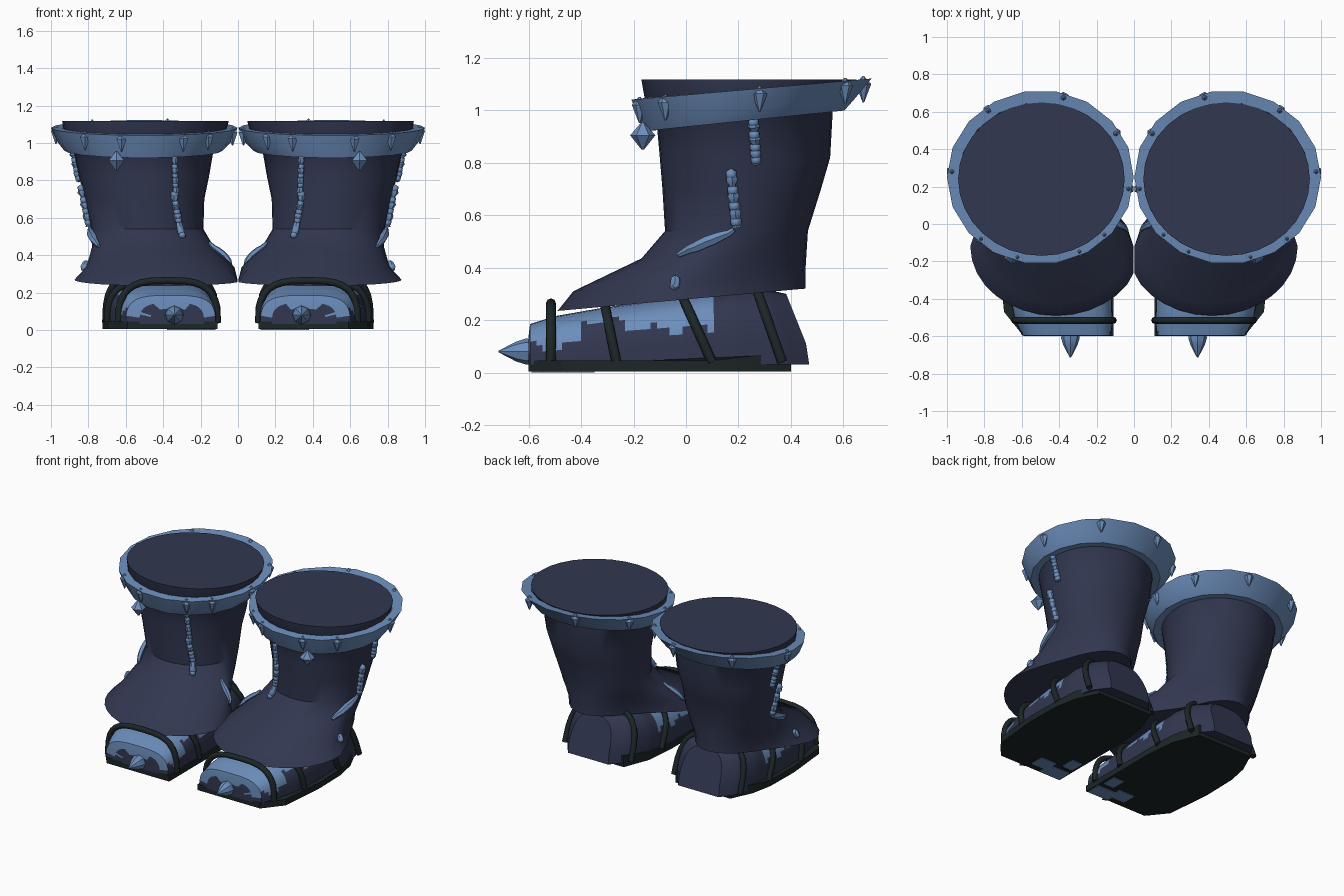
import bpy, bmesh, math
from mathutils import Vector, Matrix
from mathutils.bvhtree import BVHTree

if "Cube" in bpy.data.objects:
    bpy.data.objects.remove(bpy.data.objects["Cube"])


def material(name, rgb):
    m = bpy.data.materials.new(name)
    m.diffuse_color = (*rgb, 1)
    m.use_nodes = True
    m.node_tree.nodes["Principled BSDF"].inputs["Base Color"].default_value = m.diffuse_color
    return m


NAVY = material("navy leather", (0.031, 0.038, 0.08))
BLUE = material("steel blue", (0.15, 0.27, 0.5))
DARK = material("dark rubber", (0.012, 0.019, 0.021))


def finish(name, bm, mats, smooth=35, rule=None):
    """Turn a bmesh into an object mirrored to make the pair."""
    bmesh.ops.recalc_face_normals(bm, faces=bm.faces)
    if rule:
        for f in bm.faces:
            f.material_index = rule(f.calc_center_median())
    me = bpy.data.meshes.new(name)
    bm.to_mesh(me)
    bm.free()
    ob = bpy.data.objects.new(name, me)
    bpy.context.collection.objects.link(ob)
    for m in mats:
        me.materials.append(m)
    bpy.ops.object.select_all(action='DESELECT')
    ob.select_set(True)
    bpy.context.view_layer.objects.active = ob
    if smooth:
        bpy.ops.object.shade_smooth_by_angle(angle=math.radians(smooth))
    mod = ob.modifiers.new("pair", 'MIRROR')
    mod.use_mirror_merge = False
    return ob


def loft(bm, rings, closed=False, caps=True):
    vs = [[bm.verts.new(p) for p in r] for r in rings]
    n = len(vs[0])
    pairs = list(zip(vs, vs[1:])) + ([(vs[-1], vs[0])] if closed else [])
    for a, b in pairs:
        for i in range(n):
            j = (i + 1) % n
            bm.faces.new((a[i], a[j], b[j], b[i]))
    if caps and not closed:
        bm.faces.new(vs[0])
        bm.faces.new(vs[-1])


def ring_point(t, x0, x1, y0, y1, zf, zb, wide=None, back=None):
    """Egg-shaped tilted ring; wide = y of the widest point, back = x range at the heel."""
    w = (y0 + y1) / 2 if wide is None else wide
    s, c = math.sin(t), math.cos(t)
    if back and s > 0:
        f = min(1, s * 1.6)
        x0, x1 = x0 + (back[0] - x0) * f, x1 + (back[1] - x1) * f
    y = w + ((y1 - w) if s > 0 else (w - y0)) * s
    x = max(0.002, (x0 + x1) / 2 + (x1 - x0) / 2 * c)
    return Vector((x, y, zf + (zb - zf) * (y - y0) / (y1 - y0)))


def ring(n, *a):
    return [ring_point(2 * math.pi * i / n, *a) for i in range(n)]


def tube(bm, pts, radii, n=6):
    """Round tube through the points."""
    rings = []
    for i, p in enumerate(pts):
        d = (pts[min(i + 1, len(pts) - 1)] - pts[max(i - 1, 0)]).normalized()
        q = d.to_track_quat('Z', 'Y')
        rings.append([p + q @ Vector((radii[i] * math.cos(2 * math.pi * k / n),
                                      radii[i] * math.sin(2 * math.pi * k / n), 0)) for k in range(n)])
    loft(bm, rings)


# Boot shaft with flared skirt
bm = bmesh.new()
loft(bm, [ring(32, *a) for a in (
    (-0.04, 0.875, -0.49, 0.455, 0.235, 0.32, -0.12, (0.19, 0.78)),
    (0.02, 0.81, -0.43, 0.455, 0.31, 0.38, -0.08, (0.19, 0.78)),
    (0.13, 0.78, -0.17, 0.46, 0.435, 0.46, 0.1, (0.19, 0.78)),
    (0.185, 0.785, -0.08, 0.465, 0.54, 0.54),
    (0.18, 0.82, -0.09, 0.515, 0.7, 0.7),
    (0.155, 0.85, -0.10, 0.55, 0.82, 0.82),
    (0.13, 0.88, -0.11, 0.56, 0.93, 1.0),
    (0.07, 0.93, -0.15, 0.62, 1.0, 1.06),
    (0.05, 0.94, -0.17, 0.65, 1.117, 1.117))])
bmesh.ops.recalc_face_normals(bm, faces=bm.faces)
surface = BVHTree.FromBMesh(bm)
finish("boot_shaft", bm, [NAVY], 40)

# Tilted metal collar
RIM_TOP = (0.0, 1.0, -0.215, 0.715, 1.04, 1.122)
bm = bmesh.new()
loft(bm, [ring(18, *a) for a in (
    (0.14, 0.87, -0.10, 0.55, 0.925, 1.0),
    (0.08, 0.93, -0.165, 0.61, 0.92, 1.0),
    (0.035, 0.965, -0.185, 0.65, 0.965, 1.045),
    RIM_TOP,
    (0.06, 0.94, -0.16, 0.65, 1.047, 1.112))], closed=True)
finish("collar", bm, [BLUE], 30)


def stud(bm, p, r, up, down, n=6):
    for depth, sign in ((up, 1), (down, -1)):
        rot = Matrix.Rotation(0 if sign > 0 else math.pi, 4, 'X')
        bmesh.ops.create_cone(bm, segments=n, cap_ends=True, radius1=r, radius2=r * 0.1, depth=depth,
                              matrix=Matrix.Translation(p + Vector((0, 0, sign * depth / 2))) @ rot)


# Studs around the collar and one large hanging gem
bm = bmesh.new()
for deg in (188, 148, 105, 54, 4, -48, -75, -116, -136):
    p = ring_point(math.radians(deg), *RIM_TOP)
    c = Vector((0.5, 0.25, p.z))
    stud(bm, c + (p - c) * 0.95 + Vector((0, 0, -0.02)), 0.03, 0.03, 0.07)
stud(bm, Vector((0.65, -0.165, 0.905)), 0.048, 0.05, 0.055)
finish("collar_studs", bm, [BLUE], 0)


def on_surface(p, lift=0.008):
    loc, nor, _, _ = surface.find_nearest(Vector(p))
    return loc + nor * lift


def strand(bm, path, r, steps=10, beads=True):
    """Cord laid on the leather, with lumps for the links."""
    path = [Vector(p) for p in path]
    pts = []
    for a, b in zip(path, path[1:]):
        pts += [on_surface(a.lerp(b, i / steps)) for i in range(steps)]
    pts.append(on_surface(path[-1]))
    radii = [r * (1.0 + 0.45 * math.sin(i * 1.9)) if beads else r * (0.4 + 0.9 * math.sin(
        math.pi * (i + 0.5) / len(pts))) for i in range(len(pts))]
    tube(bm, pts, radii)
    if beads:
        for p in pts[::3]:
            bmesh.ops.create_icosphere(bm, subdivisions=1, radius=r * 1.35, matrix=Matrix.Translation(p))


# Hanging cords on the front, outer side and inner side
bm = bmesh.new()
strand(bm, [(0.33, -0.1, 0.92), (0.31, -0.1, 0.72)], 0.014, 12)
strand(bm, [(0.32, -0.1, 0.72), (0.28, -0.1, 0.54)], 0.016, 12)
strand(bm, [(0.9, 0.26, 0.95), (0.87, 0.27, 0.79)], 0.017)
strand(bm, [(0.86, 0.17, 0.75), (0.82, 0.19, 0.55)], 0.018)
strand(bm, [(0.82, 0.18, 0.54), (0.78, 0.08, 0.5), (0.73, -0.02, 0.44)], 0.018, 5, False)
strand(bm, [(0.84, -0.03, 0.37), (0.85, -0.05, 0.34)], 0.016, 3, False)
strand(bm, [(0.15, 0.03, 0.47), (0.03, -0.03, 0.35)], 0.014, 6, False)
finish("hanging_cords", bm, [BLUE], 50)

# Foot: (y, inner x, outer x, top z)
SECTIONS = ((-0.595, 0.12, 0.60, 0.185), (-0.5, 0.115, 0.64, 0.215), (-0.3, 0.12, 0.685, 0.25),
            (0.0, 0.12, 0.70, 0.29), (0.2, 0.14, 0.69, 0.32), (0.36, 0.18, 0.66, 0.32), (0.47, 0.27, 0.58, 0.30))


def section(y):
    y = min(max(y, SECTIONS[0][0]), SECTIONS[-1][0])
    for a, b in zip(SECTIONS, SECTIONS[1:]):
        if y <= b[0]:
            f = (y - a[0]) / (b[0] - a[0])
            return [a[k] + (b[k] - a[k]) * f for k in (1, 2, 3)]


def arch(y, n, grow=0.0, base=0.03, power=0.6):
    x0, x1, zt = section(y)
    cx, rx = (x0 + x1) / 2, (x1 - x0) / 2 + grow
    pts = []
    for i in range(n + 1):
        t = math.pi * i / n
        c, s = math.cos(t), math.sin(t)
        pts.append(Vector((cx + rx * math.copysign(abs(c) ** power, c), y,
                           base + (zt + grow - base) * max(s, 0) ** power)))
    return pts


bm = bmesh.new()
rings = []
toe = Vector((0.34, -0.6, 0.04))
for k in (0.03, 0.5, 0.72):
    rings.append([Vector((toe.x + (p.x - toe.x) * k, -0.6, toe.z + (p.z - toe.z) * k)) for p in arch(-0.595, 24)])
for i in range(45):
    y = -0.595 + 1.065 * i / 44
    r = arch(y, 24)
    for p in r:
        p.y -= max(0, (y - 0.1) / 0.37) * max(0, p.z - 0.08) * 0.4
    rings.append(r)
loft(bm, rings)


def foot_colour(c):
    if c.y < -0.596:
        return 1 if c.z > 0.125 or (c.z > 0.075 and abs(c.x - 0.34) > 0.15) else 0
    low = 0.1 if c.y < -0.4 else 0.2 if c.y < -0.22 else 0.165
    return 1 if c.y < 0.1 and c.z > low + 0.015 * math.sin(c.y * 40) else 0


finish("foot", bm, [NAVY, BLUE], 40, foot_colour)

# Toe spike
bm = bmesh.new()
tube(bm, [Vector((0.34, y, 0.08)) for y in (-0.58, -0.61, -0.65, -0.715)], [0.045, 0.05, 0.037, 0.003], 8)
finish("toe_spike", bm, [BLUE], 40)

# Sole with rising heel
OUTLINE = ((0.11, -0.6), (0.59, -0.6), (0.695, -0.47), (0.725, -0.15), (0.72, 0.1),
           (0.69, 0.25), (0.62, 0.4), (0.2, 0.4), (0.13, 0.22), (0.11, 0.0))
bm = bmesh.new()
loft(bm, [[Vector((x, y, 0.004)) for x, y in OUTLINE],
          [Vector((x, y, 0.045 + max(0, y - 0.1) * 0.12)) for x, y in OUTLINE]])
finish("sole", bm, [DARK], 20)

# Worn patches under the toe
bm = bmesh.new()
for x, y, w, d in ((0.2, -0.54, 0.16, 0.1), (0.32, -0.5, 0.12, 0.1), (0.17, -0.4, 0.08, 0.1)):
    bmesh.ops.create_cube(bm, size=1, matrix=Matrix.Translation((x, y, 0.004)) @ Matrix.Diagonal((w, d, 0.008, 1)))
finish("sole_patches", bm, [BLUE], 0)

# Rubber straps: y at the foot base, backward slope per height, growth, rise
bm = bmesh.new()
for y, slope, grow, rise in ((-0.515, 0.0, 0.005, 0.05), (-0.27, -0.2, 0.012, 0.0),
                             (0.09, -0.45, 0.012, 0.0), (0.36, -0.35, 0.015, 0.0)):
    pts = arch(y, 16, grow, 0.04, 0.65)
    for p in pts:
        p.y += slope * (p.z - 0.06)
        p.z += rise * max(0, (p.z - 0.04) / 0.18)
    tube(bm, pts, [0.019] * len(pts), 8)
finish("straps", bm, [DARK], 50)
